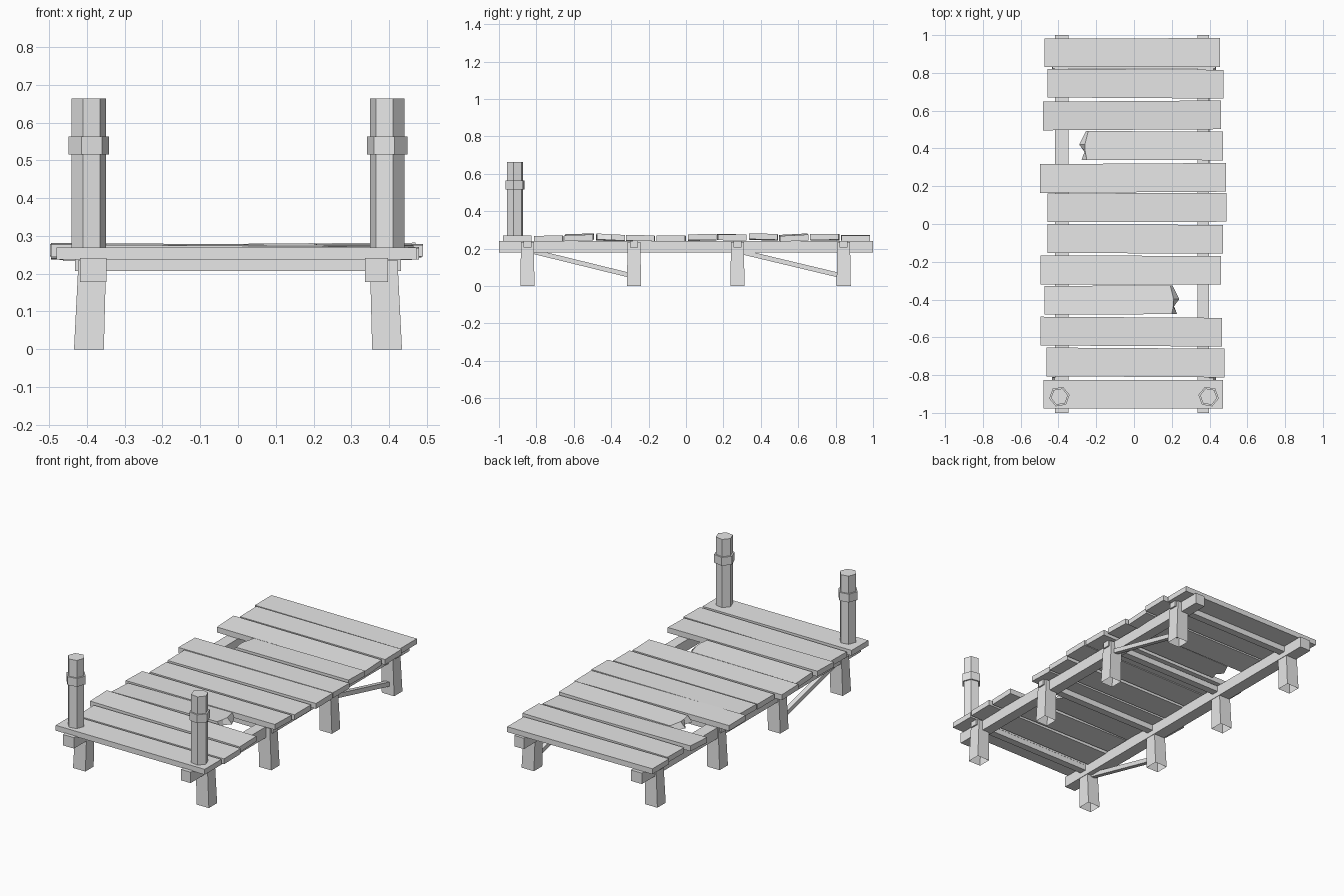
import bpy, bmesh, math
from mathutils import Vector

if "Cube" in bpy.data.objects:
    bpy.data.objects.remove(bpy.data.objects["Cube"])

wood = bpy.data.materials.new("grey wood")
wood.diffuse_color = (0.8, 0.8, 0.8, 1)
wood.use_nodes = True
wood.node_tree.nodes["Principled BSDF"].inputs["Base Color"].default_value = wood.diffuse_color


def finish(name, bm):
    bmesh.ops.recalc_face_normals(bm, faces=bm.faces)
    me = bpy.data.meshes.new(name)
    bm.to_mesh(me)
    bm.free()
    me.materials.append(wood)
    ob = bpy.data.objects.new(name, me)
    bpy.context.collection.objects.link(ob)
    return ob


def loft(name, rings, open_bottom=False):
    """Join rings of equal point count and cap the ends."""
    bm = bmesh.new()
    loops = [[bm.verts.new(p) for p in r] for r in rings]
    n = len(loops[0])
    for a, b in zip(loops, loops[1:]):
        for i in range(n):
            j = (i + 1) % n
            bm.faces.new((a[i], a[j], b[j], b[i]))
    bm.faces.new(loops[-1])
    if not open_bottom:
        bm.faces.new(loops[0][::-1])
    return finish(name, bm)


def rect(x0, x1, y0, y1, z):
    return [(x0, y0, z), (x1, y0, z), (x1, y1, z), (x0, y1, z)]


def box(name, x0, x1, y0, y1, z0, z1):
    return loft(name, [rect(x0, x1, y0, y1, z0), rect(x0, x1, y0, y1, z1)])


def hexagon(x, y, r, turn, z):
    return [(x + r * math.cos(math.radians(turn + 60 * k)),
             y + r * math.sin(math.radians(turn + 60 * k)), z) for k in range(6)]


# Deck planks: x0, x1, y centre, base z, tilt along x, roll along y, skew, broken end
planks = [
    (-.480, .472, -.902, .238, .000, .000, .000, 0),
    (-.463, .479, -.733, .236, .002, .001, -.003, 0),
    (-.495, .465, -.570, .245, -.003, .002, -.003, 0),
    (-.473, .200, -.402, .244, .004, -.004, .002, 1),
    (-.495, .460, -.244, .240, .001, -.002, -.001, 0),
    (-.457, .470, -.079, .238, .001, .000, -.002, 0),
    (-.457, .490, .087, .244, .002, .001, .001, 0),
    (-.497, .486, .244, .245, -.001, -.001, .003, 0),
    (-.250, .470, .415, .246, .003, -.002, -.002, -1),
    (-.482, .460, .575, .243, -.003, .004, .003, 0),
    (-.457, .475, .743, .245, .002, .001, -.003, 0),
    (-.473, .454, .907, .241, -.002, .000, .001, 0),
]
W, T = .076, .031


def plank(i, x0, x1, yc, z, tilt, roll, skew, broken):
    # Cross-section sides: the end rows follow y offsets, with splintered tips
    ys = (-W, -W * .45, W * .05, W)
    splinter_low = (.028, .012, .040, .004)
    splinter_top = (.000, .008, .010, -.008)

    def pt(side, dy, top, k):
        x = x0 if side < 0 else x1
        if side == broken:
            x += side * (splinter_top if top else splinter_low)[k]
        return Vector((x, yc + dy + skew * x / .48,
                       z + (T if top else 0) + tilt * x / .48 + roll * dy / W))
    rings = []
    for top in (0, 1):
        left = [pt(-1, d, top, k) for k, d in reversed(list(enumerate(ys)))]
        right = [pt(1, d, top, k) for k, d in enumerate(ys)]
        rings.append(left + right)
    loft(f"deck_plank_{i}", rings)


for i, p in enumerate(planks, 1):
    plank(i, *p)

# Long beams under the deck
box("left_beam", -.418, -.348, -1, 1, .178, .241)
box("right_beam", .336, .397, -1, 1, .178, .241)

# Legs with slight lean, and the cross bars that join each pair
for i, y in enumerate((-.848, -.278, .275, .843), 1):
    for side, s in (("left", -1), ("right", 1)):
        a, b = sorted((s * .355, s * .434))
        c, d = sorted((s * .349, s * .422))
        loft(f"{side}_leg_{i}", [rect(a, b, y - .038, y + .038, 0),
                                 rect(c, d, y - .034, y + .034, .236)], True)
    box(f"cross_bar_{i}", -.432, .432, y - .021, y + .021, .207, .240)

# Diagonal braces between neighbouring legs
for name, x, y0, y1 in (("left_brace", -.39, -.84, -.29), ("right_brace", .39, .265, .83)):
    h = .013
    loft(name, [[(x - h, y, z - h), (x + h, y, z - h), (x + h, y, z + h), (x - h, y, z + h)]
                for y, z in ((y0, .190), (y1, .055))])

# Mooring posts with collars at the front corners
for side, s in (("left", -1), ("right", 1)):
    x, y, turn = s * .395, -.914, -10 * s
    loft(f"{side}_post", [hexagon(x, y, .046, turn, z) for z in (.24, .663)])
    loft(f"{side}_post_collar", [hexagon(x, y, .055, turn, z) for z in (.515, .563)])
